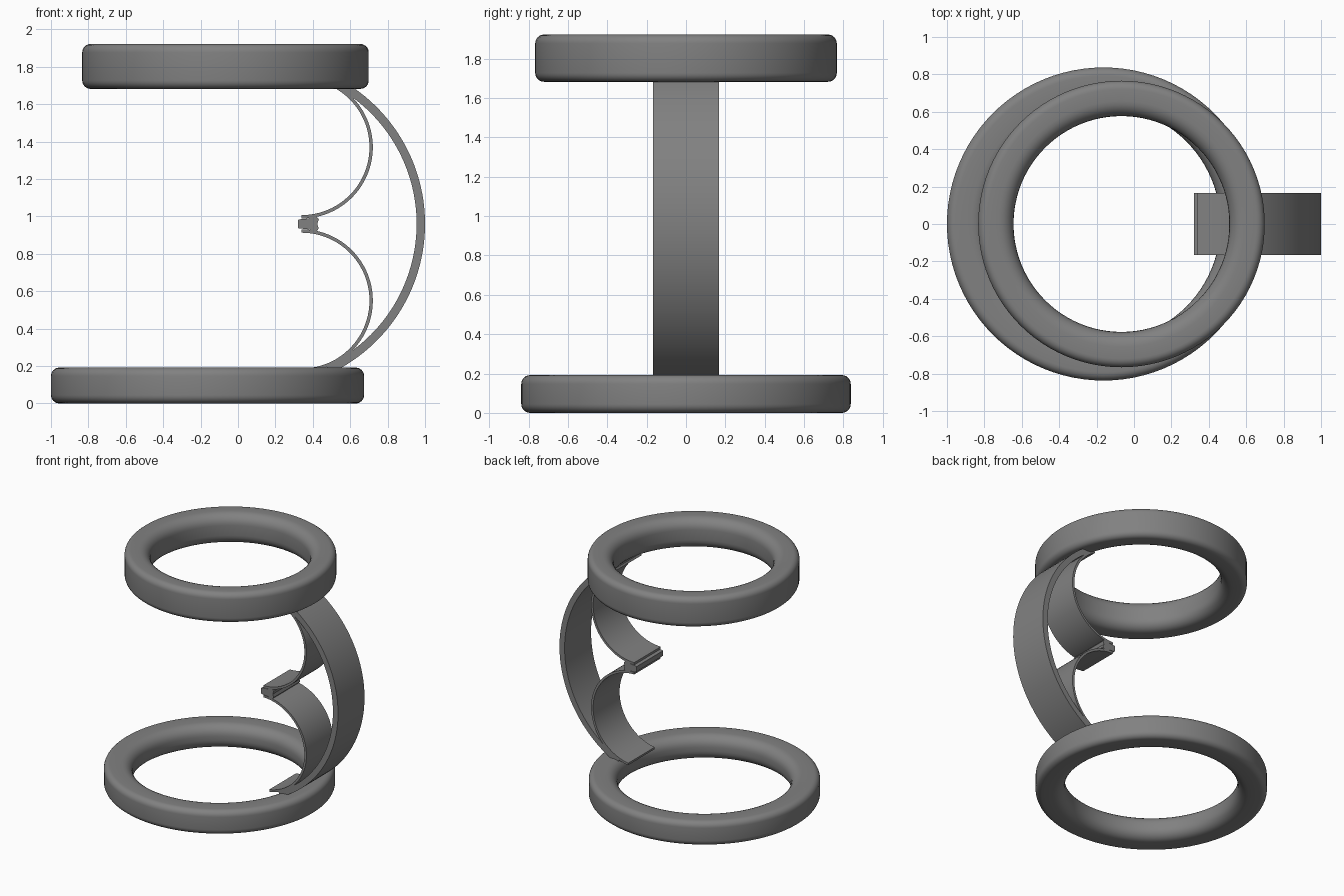
import bpy, bmesh, math

if "Cube" in bpy.data.objects:
    bpy.data.objects.remove(bpy.data.objects["Cube"])

grey = bpy.data.materials.new("plain grey")
grey.diffuse_color = (0.22, 0.22, 0.22, 1)
grey.use_nodes = True
grey.node_tree.nodes["Principled BSDF"].inputs["Base Color"].default_value = grey.diffuse_color


def finish(name, bm):
    bmesh.ops.recalc_face_normals(bm, faces=bm.faces)
    mesh = bpy.data.meshes.new(name)
    bm.to_mesh(mesh)
    bm.free()
    mesh.materials.append(grey)
    ob = bpy.data.objects.new(name, mesh)
    bpy.context.collection.objects.link(ob)
    bpy.ops.object.select_all(action='DESELECT')
    ob.select_set(True)
    bpy.context.view_layer.objects.active = ob
    bpy.ops.object.shade_smooth_by_angle(angle=math.radians(35))
    return ob


def sweep(bm, sections, closed):
    """Skin quads between consecutive closed cross-sections."""
    rows = [[bm.verts.new(p) for p in s] for s in sections]
    n = len(rows[0])
    for i in range(len(rows) if closed else len(rows) - 1):
        a, b = rows[i], rows[(i + 1) % len(rows)]
        for j in range(n):
            k = (j + 1) % n
            bm.faces.new((a[j], a[k], b[k], b[j]))
    if not closed:
        bm.faces.new(rows[0])
        bm.faces.new(rows[-1])


def ring(name, cx, r_in, r_out, z0, z1, inner=0.08, outer=0.045):
    """Ring with a soft inner edge and a tighter outer edge."""
    prof = []
    corners = [(r_out - outer, z1 - outer, outer, 0), (r_in + inner, z1 - inner, inner, 90),
               (r_in + inner, z0 + inner, inner, 180), (r_out - outer, z0 + outer, outer, 270)]
    for r, z, f, start in corners:
        for i in range(7):
            a = math.radians(start + 15 * i)
            prof.append((r + f * math.cos(a), z + f * math.sin(a)))
    sections = []
    for i in range(96):
        a = math.tau * i / 96
        sections.append([(cx + r * math.cos(a), r * math.sin(a), z) for r, z in prof])
    bm = bmesh.new()
    sweep(bm, sections, True)
    return finish(name, bm)


def band(name, cx, cz, r_in, r_out, z_low, z_high, steps=40, w=0.167):
    """Curved strip following a circle between two heights."""
    mid = (r_in + r_out) / 2

    def angle(z):
        return math.asin(max(-1, min(1, (z - cz) / mid)))
    a0, a1 = angle(z_low), angle(z_high)
    sections = []
    for i in range(steps + 1):
        a = a0 + (a1 - a0) * i / steps
        c, s = math.cos(a), math.sin(a)
        sections.append([(cx + r * c, y, cz + r * s)
                         for r, y in ((r_in, -w), (r_out, -w), (r_out, w), (r_in, w))])
    bm = bmesh.new()
    sweep(bm, sections, False)
    return finish(name, bm)


# Two rings
ring("lower_ring", -0.163, 0.625, 0.837, 0.0, 0.192)
ring("upper_ring", -0.067, 0.577, 0.766, 1.682, 1.922)

# Outer bow joining the rings
band("outer_bow", 0.116, 0.96, 0.839, 0.884, 0.18, 1.70, 56)

# Inner scalloped springs
band("upper_spring", 0.34, 1.37, 0.363, 0.381, 0.99, 1.70)
band("lower_spring", 0.34, 0.55, 0.363, 0.381, 0.182, 0.93)

# Wedge tip where the springs meet
w = 0.167
outline = [(0.32, 0.94), (0.325, 0.936), (0.37, 0.932), (0.42, 0.921), (0.432, 0.935),
           (0.424, 0.96),
           (0.432, 0.985), (0.42, 0.999), (0.37, 0.988), (0.325, 0.984), (0.32, 0.98)]
bm = bmesh.new()
sweep(bm, [[(x, y, z) for x, z in outline] for y in (-w, w)], False)
finish("spring_tip", bm)
